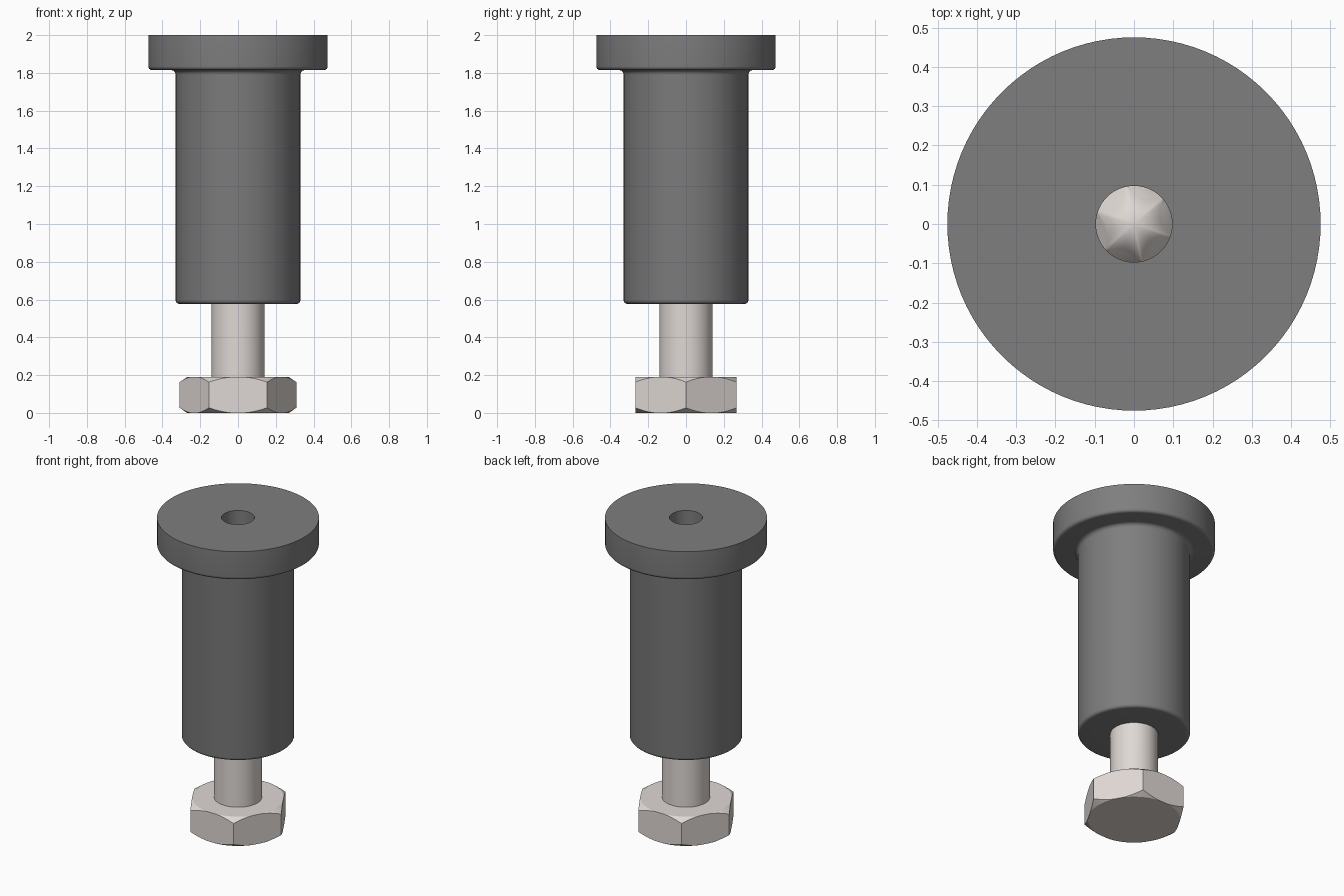
import bpy, bmesh, math

if "Cube" in bpy.data.objects:
    bpy.data.objects.remove(bpy.data.objects["Cube"])


def material(name, rgb):
    m = bpy.data.materials.new(name)
    m.diffuse_color = (*rgb, 1)
    m.use_nodes = True
    m.node_tree.nodes["Principled BSDF"].inputs["Base Color"].default_value = m.diffuse_color
    return m


def lathe(name, profile, sides=96, phase=0.0, mat=None):
    """Revolve (radius, z) points listed bottom to top along the outside."""
    bm = bmesh.new()
    verts = [bm.verts.new((r * math.cos(phase), r * math.sin(phase), z)) for r, z in profile]
    edges = [bm.edges.new(p) for p in zip(verts, verts[1:])]
    if profile[0][0] > 0:
        edges.append(bm.edges.new((verts[-1], verts[0])))
    bmesh.ops.spin(bm, geom=verts + edges, cent=(0, 0, 0), axis=(0, 0, 1),
                   angle=2 * math.pi, steps=sides, use_duplicate=False)
    bmesh.ops.remove_doubles(bm, verts=bm.verts, dist=1e-5)
    bmesh.ops.recalc_face_normals(bm, faces=bm.faces)
    me = bpy.data.meshes.new(name)
    bm.to_mesh(me)
    bm.free()
    ob = bpy.data.objects.new(name, me)
    bpy.context.collection.objects.link(ob)
    if mat:
        me.materials.append(mat)
    return ob


def activate(ob):
    bpy.ops.object.select_all(action='DESELECT')
    ob.select_set(True)
    bpy.context.view_layer.objects.active = ob


def intersect(ob, cutter):
    activate(ob)
    mod = ob.modifiers.new("intersect", 'BOOLEAN')
    mod.operation, mod.solver, mod.object = 'INTERSECT', 'EXACT', cutter
    bpy.ops.object.modifier_apply(modifier=mod.name)
    bpy.data.objects.remove(cutter)


def smooth(ob, degrees=25):
    activate(ob)
    bpy.ops.object.shade_smooth_by_angle(angle=math.radians(degrees))


def arc(r, z, radius, start, end, n=6):
    angles = [math.radians(start + (end - start) * i / n) for i in range(n + 1)]
    return [(r + radius * math.cos(a), z + radius * math.sin(a)) for a in angles]


rubber = material("dark_grey", (0.21, 0.21, 0.21))
steel = material("warm_steel", (0.74, 0.69, 0.66))

# Flanged sleeve with stepped bore
sleeve = lathe("sleeve",
               [(0.14, 0.577)]
               + arc(0.31, 0.597, 0.02, -90, 0)
               + arc(0.355, 1.79, 0.025, 180, 90)
               + arc(0.455, 1.835, 0.02, -90, 0)
               + [(0.475, 2.0), (0.097, 2.0), (0.097, 1.22), (0.14, 1.22)], mat=rubber)
smooth(sleeve)

# Bolt shank with conical point ground by six flats
shank = lathe("bolt_shank", [(0, 0.15), (0.14, 0.15), (0.14, 1.054), (0, 1.194)], mat=steel)
flats = lathe("flats_cutter", [(0, 0.1), (0.163, 0.1), (0.163, 1.0), (0.012, 1.226), (0, 1.226)],
              sides=6, phase=math.radians(42))
intersect(shank, flats)
smooth(shank)

# Hex bolt head with chamfered corners
head = lathe("bolt_head", [(0, 0), (0.309, 0), (0.309, 0.19), (0, 0.19)], sides=6, mat=steel)
chamfer = lathe("chamfer_cutter",
                [(0, -0.01), (0.255, -0.01), (0.325, 0.038),
                 (0.325, 0.152), (0.255, 0.20), (0, 0.20)])
intersect(head, chamfer)
smooth(head)
